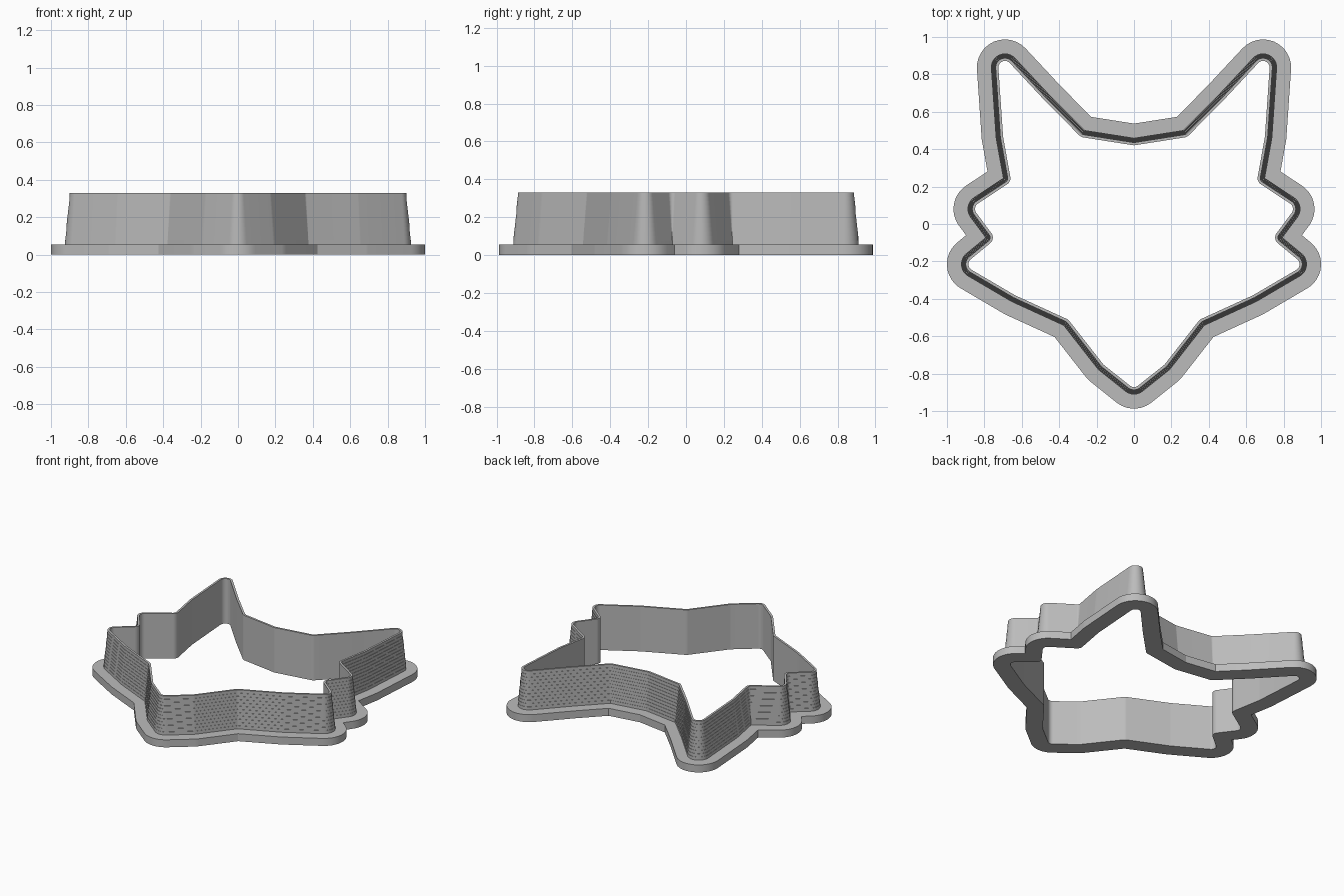
import bpy, bmesh, math
from mathutils import Vector

cube = bpy.data.objects.get("Cube")
if cube:
    bpy.data.objects.remove(cube, do_unlink=True)

# Half of the fox-head core outline, from chin up to brow
CHIN, BROW = (0, -0.837), (0, 0.385)
HALF = [(0.139, -0.726), (0.329, -0.483), (0.62, -0.35), (0.85, -0.215),
        (0.692, -0.085), (0.815, 0.08), (0.618, 0.21), (0.665, 0.47),
        (0.69, 0.837), (0.496, 0.629), (0.30, 0.432)]
CORE = [Vector(p) for p in [CHIN] + HALF + [BROW] + [(-x, y) for x, y in reversed(HALF)]]

INNER, RIM, FOOT, EDGE = 0.035, 0.05, 0.075, 0.15   # distances from the core outline
BASE_Z, TOP_Z = 0.055, 0.33
ARC, LAYERS = 12, 12


def normal(a, b):
    d = (b - a).normalized()
    return Vector((d.y, -d.x))


def offset(dist):
    """Outline pushed out by dist: round outer corners, softened inner corners."""
    points = []
    for i, p in enumerate(CORE):
        n0 = normal(CORE[i - 1], p)
        n1 = normal(p, CORE[(i + 1) % len(CORE)])
        turn = math.atan2(n0.x * n1.y - n0.y * n1.x, n0.dot(n1))
        if turn > 0:
            centre, radius = p, dist
        else:
            miter = (n0 + n1) / (1 + n0.dot(n1))
            centre, radius = p + miter * max(dist, FOOT), min(dist - FOOT, 0)
        start = math.atan2(n0.y, n0.x)
        for k in range(ARC + 1):
            a = start + turn * k / ARC
            points.append(centre + radius * Vector((math.cos(a), math.sin(a))))
    return points


def sweep(name, section, material):
    """Loft a closed (distance, height) section around the outline."""
    bm = bmesh.new()
    rings = [[bm.verts.new((p.x, p.y, z)) for p in offset(d)] for d, z in section]
    for r, ring in enumerate(rings):
        upper = rings[(r + 1) % len(rings)]
        for i in range(len(ring)):
            j = (i + 1) % len(ring)
            bm.faces.new((ring[i], ring[j], upper[j], upper[i]))
    bmesh.ops.remove_doubles(bm, verts=bm.verts, dist=0.00002)
    bmesh.ops.recalc_face_normals(bm, faces=bm.faces)
    mesh = bpy.data.meshes.new(name)
    bm.to_mesh(mesh)
    bm.free()
    mesh.materials.append(material)
    obj = bpy.data.objects.new(name, mesh)
    bpy.context.collection.objects.link(obj)
    bpy.ops.object.select_all(action='DESELECT')
    obj.select_set(True)
    bpy.context.view_layer.objects.active = obj
    bpy.ops.object.shade_smooth_by_angle(angle=math.radians(12))
    return obj


grey = bpy.data.materials.new("plain_grey")
grey.use_nodes = True
colour = (0.5, 0.5, 0.5, 1)
grey.diffuse_color = colour
grey.node_tree.nodes["Principled BSDF"].inputs["Base Color"].default_value = colour

# Flat grip flange at the bottom
sweep("grip_flange", [(INNER, 0), (EDGE, 0), (EDGE, BASE_Z), (INNER, BASE_Z)], grey)

# Cutting wall: straight inside, finely stepped taper outside
section = [(INNER, BASE_Z)]
for i in range(LAYERS):
    d = FOOT + (RIM - FOOT) * i / (LAYERS - 1)
    section += [(d, BASE_Z + (TOP_Z - BASE_Z) * (i + k) / LAYERS) for k in (0, 1)]
section.append((INNER, TOP_Z))
sweep("cutting_wall", section, grey)
